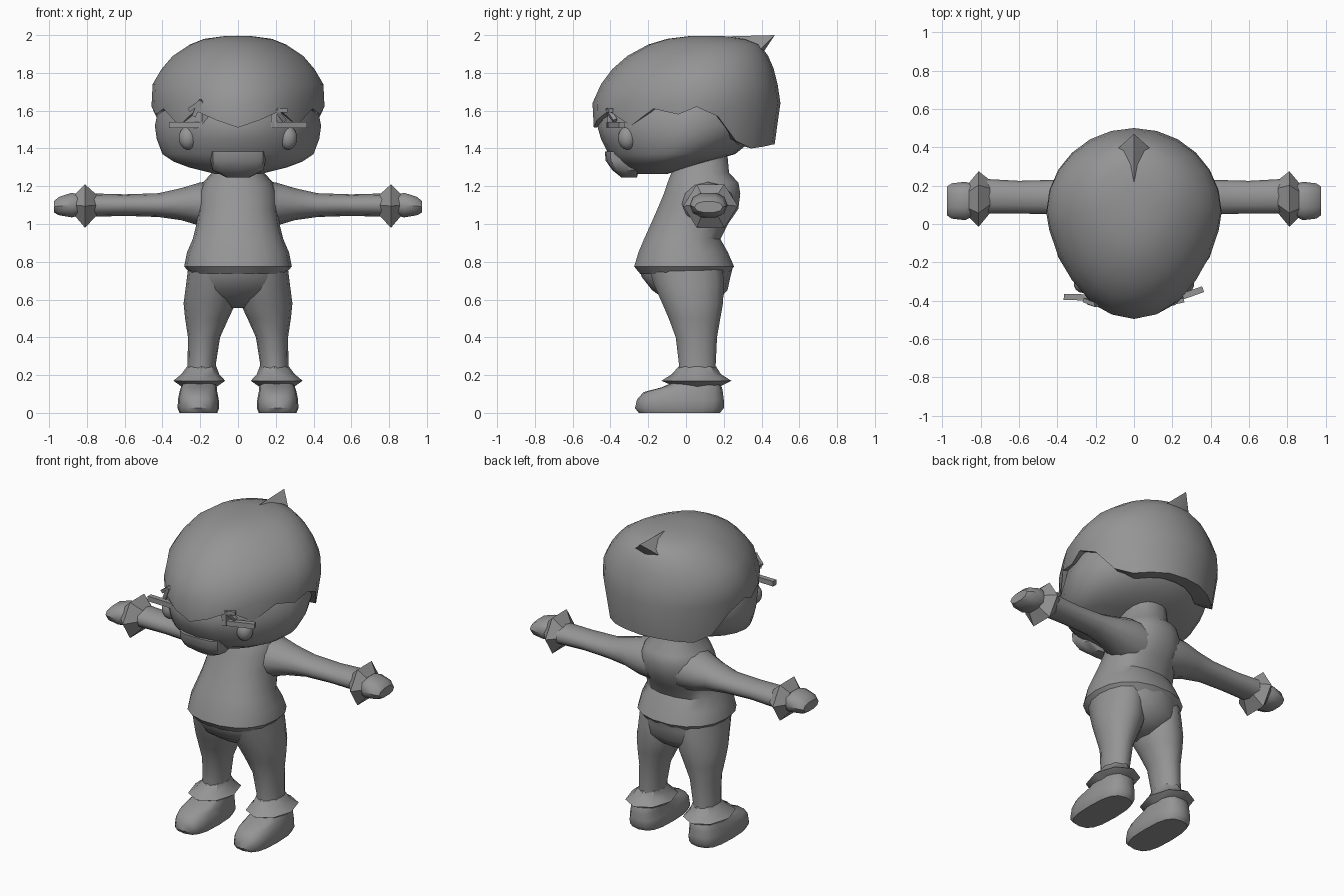
import bpy, bmesh, math
from mathutils import Vector

if "Cube" in bpy.data.objects:
    bpy.data.objects.remove(bpy.data.objects["Cube"], do_unlink=True)

clay = bpy.data.materials.new("clay_grey")
clay.use_nodes = True
clay.diffuse_color = (0.3, 0.3, 0.3, 1)
clay.node_tree.nodes["Principled BSDF"].inputs["Base Color"].default_value = (0.3, 0.3, 0.3, 1)


def finish(name, bm, mirror=False, angle=45):
    bmesh.ops.recalc_face_normals(bm, faces=bm.faces)
    me = bpy.data.meshes.new(name)
    bm.to_mesh(me)
    bm.free()
    ob = bpy.data.objects.new(name, me)
    bpy.context.collection.objects.link(ob)
    me.materials.append(clay)
    if mirror:
        ob.modifiers.new("Mirror", 'MIRROR').use_mirror_merge = False
    bpy.ops.object.select_all(action='DESELECT')
    ob.select_set(True)
    bpy.context.view_layer.objects.active = ob
    bpy.ops.object.shade_smooth_by_angle(angle=math.radians(angle))
    return ob


def skin(bm, rings, cap_start=True, cap_end=True):
    vs = [[bm.verts.new(p) for p in r] for r in rings]
    n = len(vs[0])
    for a, b in zip(vs, vs[1:]):
        for i in range(n):
            j = (i + 1) % n
            bm.faces.new((a[i], a[j], b[j], b[i]))
    if cap_start:
        bm.faces.new(vs[0][::-1])
    if cap_end:
        bm.faces.new(vs[-1])


def power(v, q):
    return math.copysign(abs(v) ** q, v)


def loft(name, rows, n=14, q=1.0, along_x=False, mirror=False, angle=45):
    """Rows are (position, centre u, radius u, centre v, radius v)."""
    rings = []
    for t, cu, ru, cv, rv in rows:
        ring = []
        for i in range(n):
            a = math.tau * i / n
            u, v = cu + ru * power(math.cos(a), q), cv + rv * power(math.sin(a), q)
            ring.append((t, u, v) if along_x else (u, v, t))
        rings.append(ring)
    bm = bmesh.new()
    skin(bm, rings)
    return finish(name, bm, mirror, angle)


def egg(a, z, rx, yf, yb, k=1.0):
    """Point on an egg section, narrower at the front; a = 0 faces forward."""
    cy = yf + 0.56 * (yb - yf)
    c = math.cos(a)
    y = (yf - cy) * c ** 1.3 if c > 0 else -(yb - cy) * c
    return (k * rx * math.sin(a), cy + k * y, z)


SEG = 24
ANGLES = [math.tau * i / SEG for i in range(SEG)]

# Head, with the chin lower at the front
head_rows = [(1.265, .12, -.26, -.10), (1.30, .26, -.33, .02), (1.33, .34, -.37, .12),
             (1.37, .40, -.41, .26), (1.45, .43, -.45, .36), (1.52, .44, -.47, .40),
             (1.62, .42, -.44, .40), (1.75, .33, -.33, .33)]
bm = bmesh.new()
skin(bm, [[egg(a, *r) for a in ANGLES] for r in head_rows])
finish("head", bm)

# Hair cap with a jagged hairline, tucked inward below
hairline = [1.51, 1.55, 1.60, 1.52, 1.61, 1.58, 1.62, 1.57, 1.44, 1.40, 1.41, 1.42, 1.42]
hair_rows = [(1.64, .457, -.495, .50), (1.74, .452, -.45, .485), (1.82, .405, -.39, .465),
             (1.89, .345, -.31, .435), (1.95, .255, -.20, .39), (1.98, .18, -.10, .31),
             (1.995, .07, .02, .20)]
edge, tuck = [], []
for i, a in enumerate(ANGLES):
    z = hairline[min(i, SEG - i)]
    k = 1 - (1.62 - z) * 0.35
    edge.append(egg(a, z, .457, -.51, .50, k))
    tuck.append(egg(a, z + .02, .457, -.51, .50, .7))
bm = bmesh.new()
skin(bm, [tuck, edge] + [[egg(a, *r) for a in ANGLES] for r in hair_rows], cap_start=False)
finish("hair", bm, angle=50)

# Pointed tuft at the back of the crown
bm = bmesh.new()
top, tip, under = [bm.verts.new(p) for p in ((0, .10, 1.99), (0, .47, 2.0), (0, .41, 1.91))]
left, right = [bm.verts.new((s * .11, .37, 1.90)) for s in (1, -1)]
for f in ((top, tip, left), (top, right, tip), (tip, under, left), (tip, right, under),
          (top, left, under, right)):
    bm.faces.new(f)
finish("hair_tuft", bm)

# Muzzle
loft("muzzle", [(1.245, 0, .06, -.30, .04), (1.285, 0, .135, -.32, .07),
                (1.335, 0, .145, -.345, .08), (1.385, 0, .145, -.345, .085)], n=12, q=.6)

# Eyes
bm = bmesh.new()
bmesh.ops.create_uvsphere(bm, u_segments=14, v_segments=8, radius=1)
bmesh.ops.scale(bm, vec=(.05, .05, .062), verts=bm.verts)
bmesh.ops.translate(bm, vec=(.265, -.31, 1.455), verts=bm.verts)
finish("eyes", bm, mirror=True)


# Angular brow frames made of thin bars
def bars(name, points, width=.032):
    bm = bmesh.new()
    for p, q in zip(points, points[1:]):
        p, q = Vector(p), Vector(q)
        d = (q - p).normalized()
        side = d.cross(Vector((0, 1, 0))).normalized() * width / 2
        deep = d.cross(side)
        p, q = p - d * width / 2, q + d * width / 2
        skin(bm, [[e + side + deep, e - side + deep, e - side - deep, e + side - deep]
                  for e in (p, q)])
    return finish(name, bm, angle=30)


bars("brow_frame_left", [(.345, -.345, 1.525), (.19, -.40, 1.525), (.19, -.40, 1.60)])
bars("brow_frame_right", [(-.35, -.38, 1.525), (-.175, -.385, 1.525), (-.175, -.40, 1.61)])
bars("brow_hook_left", [(.24, -.38, 1.555), (.205, -.41, 1.60), (.25, -.40, 1.60)], .022)
bars("brow_hook_right", [(-.25, -.40, 1.61), (-.20, -.42, 1.645), (-.23, -.41, 1.58)], .022)

# Shirt with neck
loft("shirt", [(.735, 0, .25, -.01, .235), (.775, 0, .285, -.01, .268), (.85, 0, .27, -.015, .24),
               (.92, 0, .24, -.02, .205), (1.0, 0, .22, .018, .207), (1.08, 0, .21, .063, .217),
               (1.16, 0, .21, .085, .205), (1.22, 0, .185, .09, .19), (1.27, 0, .14, .075, .155),
               (1.38, 0, .12, .085, .135)], n=18, q=.88)

# Sleeves, cuffs and hands
loft("sleeves", [(.10, .10, .16, 1.10, .13), (.20, .12, .14, 1.105, .115), (.30, .13, .11, 1.105, .085),
                 (.42, .14, .09, 1.10, .063), (.60, .14, .085, 1.10, .057),
                 (.78, .145, .09, 1.10, .062)], n=12, along_x=True, mirror=True)
loft("sleeve_cuffs", [(.75, .143, .085, 1.10, .065), (.81, .13, .145, 1.095, .133),
                      (.86, .125, .09, 1.10, .07)], n=6, along_x=True, mirror=True, angle=30)
loft("hands", [(.83, .125, .08, 1.10, .055), (.88, .12, .10, 1.10, .068), (.95, .12, .092, 1.095, .05),
               (.975, .12, .075, 1.09, .03)], n=10, q=.85, along_x=True, mirror=True)

# Trousers: hips and legs
loft("hips", [(.78, 0, .255, 0, .25), (.72, 0, .262, 0, .235), (.65, 0, .265, .02, .20),
              (.59, 0, .20, .035, .13), (.555, 0, .06, .04, .07)], n=16)
loft("legs", [(.76, .14, .125, 0, .20), (.68, .14, .135, .015, .19), (.58, .15, .138, .035, .165),
              (.50, .165, .115, .045, .14), (.40, .18, .085, .055, .112), (.26, .192, .075, .06, .10),
              (.15, .195, .075, .06, .10)], n=14, mirror=True)

# Flared ankle cuffs and shoes
loft("ankle_cuffs", [(.245, .192, .078, .06, .10), (.205, .20, .10, .055, .13),
                     (.17, .205, .137, .055, .185), (.14, .205, .095, .06, .12)],
     n=8, mirror=True, angle=35)
loft("shoes", [(0, .21, .10, -.035, .215), (.025, .21, .11, -.035, .235), (.07, .21, .108, -.03, .23),
               (.11, .21, .10, -.015, .21), (.135, .207, .095, .03, .16),
               (.17, .205, .085, .06, .11)], n=16, q=.7, mirror=True)
